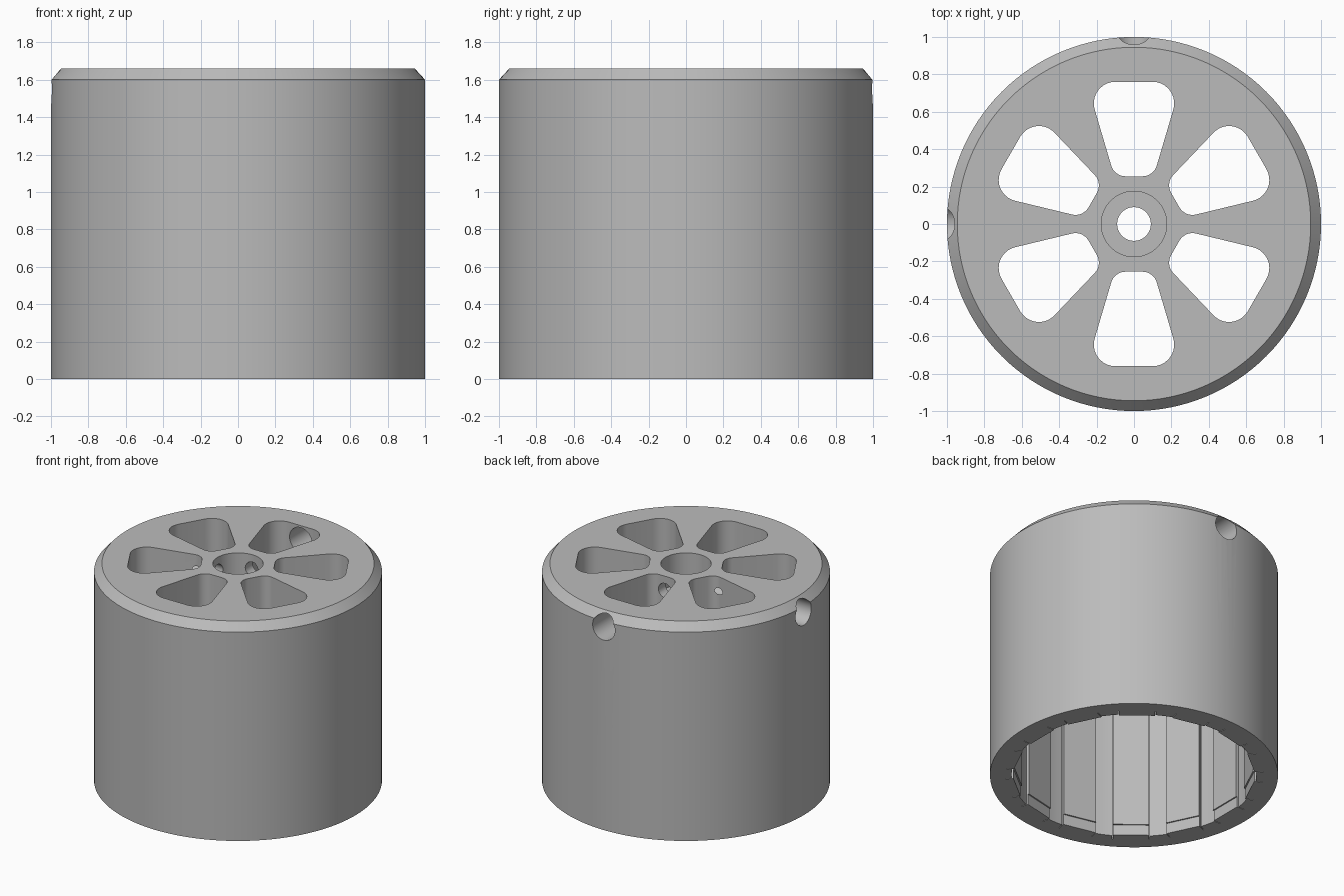
import bpy, bmesh
from math import sin, cos, pi, radians, hypot, atan2
from mathutils import Matrix, Vector

if "Cube" in bpy.data.objects:
    bpy.data.objects.remove(bpy.data.objects["Cube"], do_unlink=True)

grey = bpy.data.materials.new("plain grey")
grey.use_nodes = True
grey.diffuse_color = (0.5, 0.5, 0.5, 1)
grey.node_tree.nodes["Principled BSDF"].inputs["Base Color"].default_value = (0.5, 0.5, 0.5, 1)

SEGMENTS = 128
MAGNETS = 14
PLATE_BOTTOM = 1.35


def make_object(name, bm):
    bmesh.ops.recalc_face_normals(bm, faces=bm.faces)
    mesh = bpy.data.meshes.new(name)
    bm.to_mesh(mesh)
    bm.free()
    mesh.materials.append(grey)
    obj = bpy.data.objects.new(name, mesh)
    bpy.context.collection.objects.link(obj)
    return obj


def add_prism(bm, outline, bottom, top):
    face = bm.faces.new([bm.verts.new((x, y, bottom)) for x, y in outline])
    result = bmesh.ops.extrude_face_region(bm, geom=[face])
    verts = [v for v in result["geom"] if isinstance(v, bmesh.types.BMVert)]
    bmesh.ops.translate(bm, verts=verts, vec=(0, 0, top - bottom))


def prism(name, outline, bottom, top):
    bm = bmesh.new()
    add_prism(bm, outline, bottom, top)
    return make_object(name, bm)


def arc(cx, cy, radius, start, end, steps):
    angles = [radians(start + (end - start) * i / steps) for i in range(steps + 1)]
    return [(cx + radius * cos(a), cy + radius * sin(a)) for a in angles]


def circle(radius, steps=48):
    return arc(0, 0, radius, 0, 360, steps)[:-1]


def turned(points, angle):
    return [(x * cos(angle) - y * sin(angle), x * sin(angle) + y * cos(angle)) for x, y in points]


def cut(target, cutter):
    cutter.hide_render = True
    mod = target.modifiers.new("cut", "BOOLEAN")
    mod.operation = "DIFFERENCE"
    mod.solver = "EXACT"
    mod.object = cutter
    bpy.context.view_layer.objects.active = target
    bpy.ops.object.modifier_apply(modifier=mod.name)
    bpy.data.objects.remove(cutter, do_unlink=True)


def smooth(obj):
    bpy.ops.object.select_all(action="DESELECT")
    obj.select_set(True)
    bpy.context.view_layer.objects.active = obj
    bpy.ops.object.shade_smooth_by_angle(angle=radians(30))


# Outer bell with a chamfered top rim
bm = bmesh.new()
rings = []
for radius, z in ((1, 0), (1, 1.6), (0.945, 1.66)):
    rings.append([bm.verts.new((x, y, z)) for x, y in circle(radius, SEGMENTS)])
bm.faces.new(rings[0])
bm.faces.new(rings[-1])
for low, high in zip(rings, rings[1:]):
    for i in range(SEGMENTS):
        j = (i + 1) % SEGMENTS
        bm.faces.new((low[i], low[j], high[j], high[i]))
bell = make_object("bell", bm)

# Toothed cavity that holds the magnets
HALF, TOOTH, POCKET, FACE = 0.13, 0.85, 0.89, 0.82
edge = atan2(HALF, (TOOTH ** 2 - HALF ** 2) ** 0.5)
step = 2 * pi / MAGNETS
cavity = []
for i in range(MAGNETS):
    pocket = [(POCKET, -HALF), (POCKET, HALF)]
    start, end = edge, step - edge
    tooth = [(TOOTH * cos(a), TOOTH * sin(a))
             for a in [start + (end - start) * k / 3 for k in range(4)]]
    cavity += turned(pocket + tooth, i * step)
cut(bell, prism("cavity_cutter", cavity, -0.1, PLATE_BOTTOM))

# Six rounded vents in the top plate
vent = (arc(0.10, 0.645, 0.115, -17, 90, 10) + arc(-0.10, 0.645, 0.115, 90, 197, 10)
        + arc(-0.045, 0.335, 0.08, 197, 270, 8) + arc(0.045, 0.335, 0.08, 270, 343, 8))
bm = bmesh.new()
for i in range(6):
    add_prism(bm, turned(vent, i * pi / 3), PLATE_BOTTOM - 0.1, 1.8)
cut(bell, make_object("vent_cutter", bm))

# Stepped shaft bore
cut(bell, prism("bore_cutter", circle(0.175), 1.42, 1.8))
cut(bell, prism("shaft_cutter", circle(0.09), 1.2, 1.5))

# Stepped screw holes running in from the back and the right
for direction in (Vector((0, 1, 0)), Vector((-1, 0, 0))):
    place = Matrix.Translation((0, 0, 1.55)) @ direction.to_track_quat("Z", "Y").to_matrix().to_4x4()
    for radius, inner, outer in ((0.095, 0.7, 1.2), (0.055, 0.12, 0.75)):
        cutter = prism("screw_cutter", circle(radius, 32), inner, outer)
        cutter.data.transform(place)
        cut(bell, cutter)
smooth(bell)

# Flat magnets in the pockets, each standing on a slim retaining lip
for name, face, half, bottom, top in (("magnets", FACE, 0.125, 0.08, PLATE_BOTTOM + 0.01),
                                      ("retaining_lips", FACE + 0.01, 0.125, 0, 0.08)):
    bm = bmesh.new()
    block = [(face, -half), (POCKET + 0.01, -half), (POCKET + 0.01, half), (face, half)]
    for i in range(MAGNETS):
        add_prism(bm, turned(block, i * step), bottom, top)
    make_object(name, bm)
